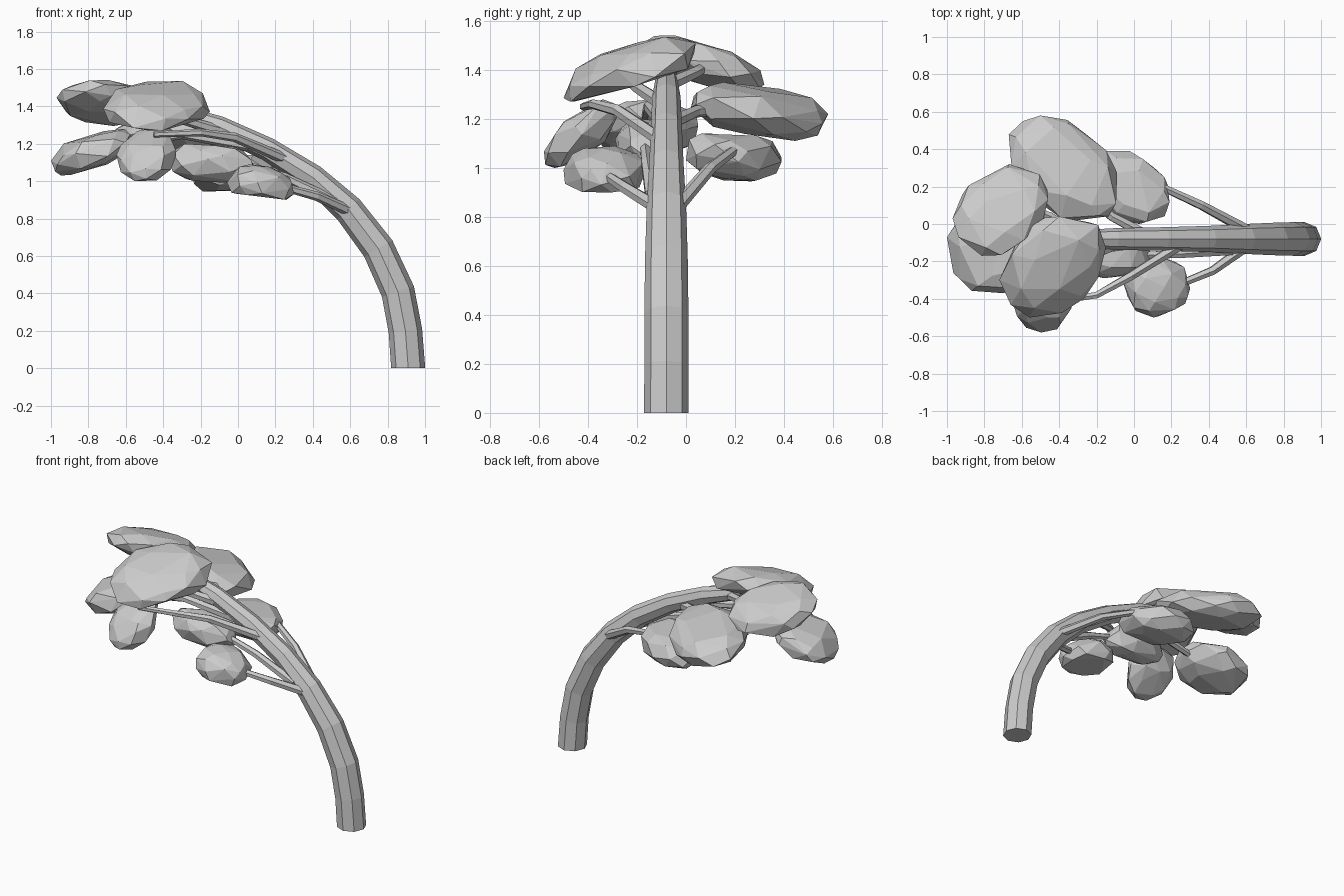
import bpy, bmesh, math, random
from mathutils import Vector

if "Cube" in bpy.data.objects:
    bpy.data.objects.remove(bpy.data.objects["Cube"])

# One plain grey for the whole tree
GREY = (0.6, 0.6, 0.6, 1)
mat = bpy.data.materials.new("plain_grey")
mat.use_nodes = True
mat.diffuse_color = GREY
mat.node_tree.nodes["Principled BSDF"].inputs["Base Color"].default_value = GREY


def finish(name, bm):
    bmesh.ops.recalc_face_normals(bm, faces=bm.faces)
    mesh = bpy.data.meshes.new(name)
    bm.to_mesh(mesh)
    bm.free()
    mesh.materials.append(mat)
    bpy.context.collection.objects.link(bpy.data.objects.new(name, mesh))


def tube(name, path, radii, sides):
    """Faceted tapering tube along a path, closed at both ends."""
    pts = [Vector(p) for p in path]
    bm = bmesh.new()
    rings = []
    for i, (p, r) in enumerate(zip(pts, radii)):
        t = (pts[min(i + 1, len(pts) - 1)] - pts[max(i - 1, 0)]).normalized()
        if p.z == 0:
            t = Vector((0, 0, 1))          # flat foot on the ground
        u = t.cross(Vector((0, 1, 0))).normalized()
        v = t.cross(u)
        ring = []
        for k in range(sides):
            a = math.tau * k / sides
            ring.append(bm.verts.new(p + (u * math.cos(a) + v * math.sin(a)) * r))
        rings.append(ring)
    for a, b in zip(rings, rings[1:]):
        for k in range(sides):
            n = (k + 1) % sides
            bm.faces.new((a[k], a[n], b[n], b[k]))
    bm.faces.new(rings[0])
    bm.faces.new(rings[-1])
    finish(name, bm)


def clump(name, low, high, tilt=(0, 0), skew=0, bottom=-0.8, top=0.75, seed=1):
    """Faceted foliage pad filling a box: tilt slopes it, skew turns its plan,
    bottom and top cut the underside and crown flat."""
    rng = random.Random(seed)
    pts = []
    count = 36
    flat = 1 - abs(tilt[0]) - abs(tilt[1])
    for i in range(count):
        z = 1 - 2 * (i + 0.5) / count
        r = math.sqrt(1 - z * z)
        a = i * 2.4 + rng.uniform(-0.3, 0.3)
        x, y = r * math.cos(a), r * math.sin(a)
        z = max(bottom, min(top, z + rng.uniform(-0.08, 0.08)))
        pts.append(Vector((x, y + skew * x, flat * z + tilt[0] * x + tilt[1] * y)))
    for axis in range(3):
        lo, hi = min(p[axis] for p in pts), max(p[axis] for p in pts)
        for p in pts:
            p[axis] = low[axis] + (p[axis] - lo) / (hi - lo) * (high[axis] - low[axis])
    bm = bmesh.new()
    for p in pts:
        bm.verts.new(p)
    hull = bmesh.ops.convex_hull(bm, input=bm.verts)
    inner = [g for g in hull["geom_interior"] if isinstance(g, bmesh.types.BMVert)]
    bmesh.ops.delete(bm, geom=inner, context="VERTS")
    bmesh.ops.dissolve_limit(bm, angle_limit=math.radians(7), verts=bm.verts, edges=bm.edges)
    finish(name, bm)


# Leaning trunk
Y = -0.08
arc = [(0.91, 0), (0.895, 0.2), (0.855, 0.41), (0.75, 0.64), (0.59, 0.85),
       (0.4, 1.02), (0.16, 1.17), (-0.1, 1.29), (-0.4, 1.39)]
tube("trunk", [(x, Y, z) for x, z in arc],
     [0.091, 0.09, 0.09, 0.087, 0.08, 0.07, 0.063, 0.058, 0.04], 8)

# Branches
branches = {
    "low_front_branch": [(0.6, -0.12, 0.84), (0.42, -0.25, 0.92), (0.2, -0.34, 0.98)],
    "low_back_branch": [(0.6, -0.03, 0.85), (0.36, 0.1, 1.0), (0.1, 0.22, 1.09)],
    "middle_front_branch": [(0.52, -0.14, 0.89), (0.25, -0.16, 1.02), (0, -0.17, 1.1)],
    "long_front_branch": [(0.25, -0.11, 1.12), (-0.02, -0.28, 1.235), (-0.2, -0.38, 1.26), (-0.45, -0.42, 1.25)],
    "middle_back_branch": [(0.05, -0.05, 1.19), (-0.12, 0.04, 1.23), (-0.3, 0.2, 1.24)],
    "left_branch": [(0.05, -0.1, 1.19), (-0.3, -0.15, 1.25), (-0.7, -0.17, 1.18)],
    "top_back_branch": [(-0.28, -0.07, 1.34), (-0.45, 0.04, 1.39), (-0.6, 0.1, 1.43)],
    "top_front_branch": [(-0.1, -0.11, 1.27), (-0.3, -0.2, 1.33), (-0.45, -0.25, 1.38)],
}
for name, path in branches.items():
    tube(name, path, [0.03, 0.025, 0.02, 0.016], 6)

# Foliage pads: lower corner, upper corner, slope, plan skew, flattening
clump("top_left_foliage", (-0.97, -0.17, 1.295), (-0.46, 0.32, 1.54), (-0.08, -0.36), 0.25, seed=3)
clump("top_front_foliage", (-0.72, -0.5, 1.27), (-0.15, 0.04, 1.535), (0.05, 0.36), 0.3, -0.35, 0.8, seed=5)
clump("back_foliage", (-0.67, 0.02, 1.11), (-0.09, 0.58, 1.35), (0, -0.27), -0.4, seed=7)
clump("low_back_foliage", (-0.25, 0.0, 0.945), (0.19, 0.39, 1.14), (0.1, -0.08), -0.3, seed=9)
clump("middle_front_foliage", (-0.37, -0.29, 0.99), (0.1, -0.05, 1.2), (-0.1, 0), seed=11)
clump("low_front_foliage", (-0.06, -0.5, 0.9), (0.3, -0.17, 1.09), (-0.15, 0), 0, -0.45, 0.85, seed=13)
clump("hanging_foliage", (-0.65, -0.58, 1.0), (-0.33, -0.27, 1.28), (0.08, 0.4), seed=15)
clump("far_left_foliage", (-1.0, -0.37, 1.03), (-0.57, 0.05, 1.28), (0.33, 0.06), -0.15, seed=17)
